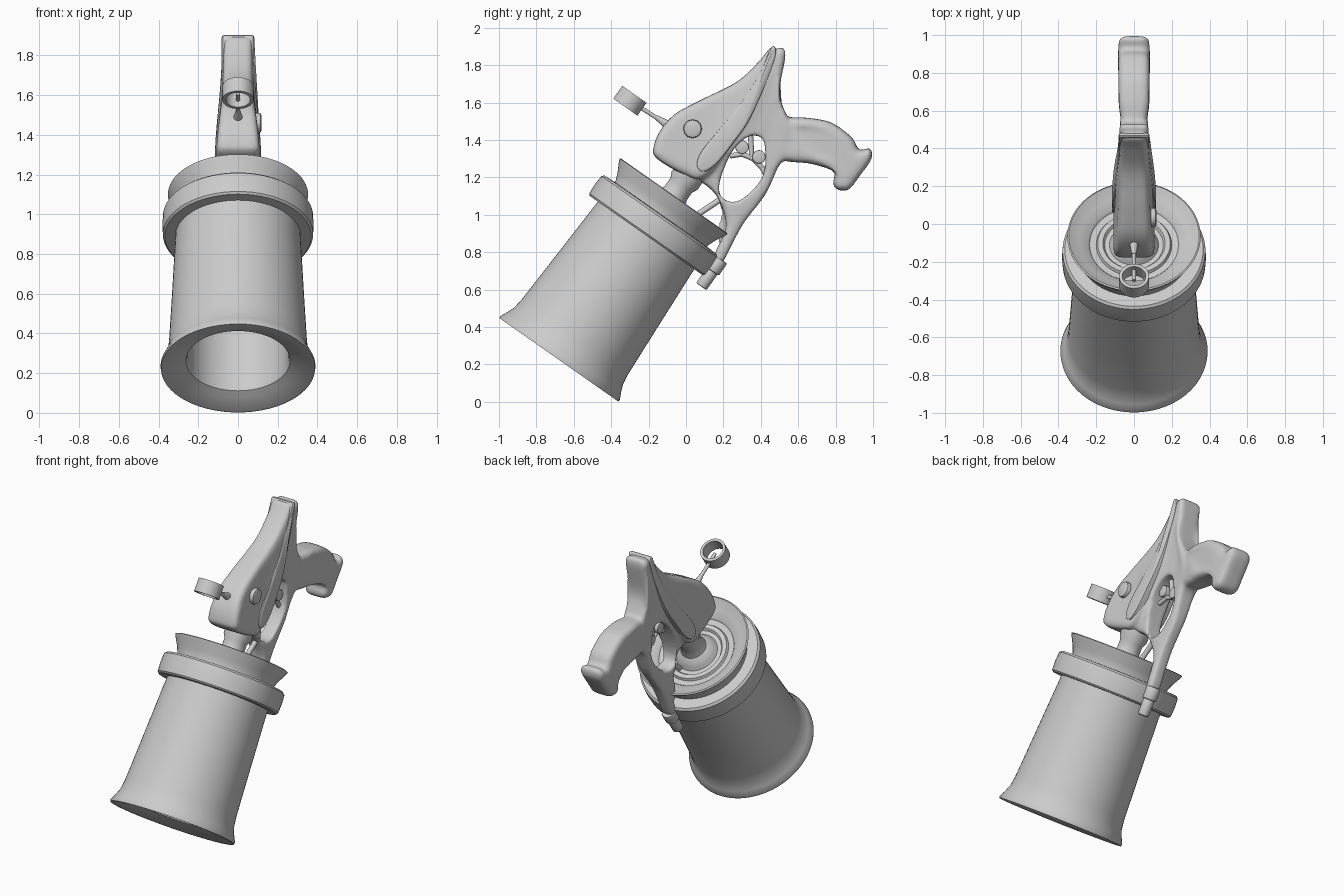
import bpy, bmesh, math
from mathutils import Vector, Matrix

if "Cube" in bpy.data.objects:
    bpy.data.objects.remove(bpy.data.objects["Cube"])

TILT = 0.612                                   # barrel lean about x
ROT = Matrix.Rotation(-TILT, 4, 'X')
AXIS = Vector((0, math.sin(TILT), math.cos(TILT)))
BASE = Vector((0, -0.68, 0.225))               # centre of the muzzle


def finish(name, bm, angle=35):
    bmesh.ops.remove_doubles(bm, verts=bm.verts, dist=1e-5)
    bmesh.ops.recalc_face_normals(bm, faces=bm.faces)
    me = bpy.data.meshes.new(name)
    bm.to_mesh(me)
    bm.free()
    ob = bpy.data.objects.new(name, me)
    bpy.context.collection.objects.link(ob)
    shade(ob, angle)
    return ob


def shade(ob, angle):
    bpy.ops.object.select_all(action='DESELECT')
    ob.select_set(True)
    bpy.context.view_layer.objects.active = ob
    bpy.ops.object.shade_smooth_by_angle(angle=math.radians(angle))


def lathe(name, profile, origin=BASE, seg=72):
    """Spin (radius, height) points around the tilted axis."""
    bm = bmesh.new()
    vs = [bm.verts.new((r, 0, h)) for r, h in profile]
    es = [bm.edges.new(p) for p in zip(vs, vs[1:])]
    bmesh.ops.spin(bm, geom=vs + es, cent=(0, 0, 0), axis=(0, 0, 1),
                   angle=2 * math.pi, steps=seg, use_merge=True)
    bmesh.ops.transform(bm, matrix=Matrix.Translation(origin) @ ROT, verts=bm.verts)
    return finish(name, bm)


def rod(name, a, b, r1, r2=None, seg=20, bevel=0.0):
    """Cylinder or cone between two points."""
    a, b = Vector(a), Vector(b)
    bm = bmesh.new()
    m = Matrix.Translation((a + b) / 2) @ (b - a).to_track_quat('Z', 'Y').to_matrix().to_4x4()
    bmesh.ops.create_cone(bm, cap_ends=True, segments=seg, radius1=r1,
                          radius2=r1 if r2 is None else r2, depth=(b - a).length, matrix=m)
    if bevel:
        rim = [e for e in bm.edges if any(len(f.verts) > 4 for f in e.link_faces)]
        bmesh.ops.bevel(bm, geom=rim, offset=bevel, segments=2, profile=0.5, affect='EDGES')
    return finish(name, bm)


def smooth_loop(pts, n=5):
    """Closed Catmull-Rom curve through the points, counter-clockwise."""
    p = [Vector(q) for q in pts]
    if sum(a.x * b.y - b.x * a.y for a, b in zip(p, p[1:] + p[:1])) < 0:
        p.reverse()
    out, k = [], len(p)
    for i in range(k):
        a, b, c, d = p[i - 1], p[i], p[(i + 1) % k], p[(i + 2) % k]
        for j in range(n):
            t = j / n
            out.append(0.5 * (2 * b + (c - a) * t + (2 * a - 5 * b + 4 * c - d) * t * t
                              + (3 * b - a - 3 * c + d) * t ** 3))
    return out


def slab(name, pts, half, round_):
    """Side outline (y, z) with rounded rims; half(y, z) is the half width in x."""
    loop = smooth_loop(pts)
    n = len(loop)
    nor = []
    for i in range(n):
        d = (loop[(i + 1) % n] - loop[i - 1]).normalized()
        nor.append(Vector((-d.y, d.x)))        # points inward
    steps = [(0, 1), (0.12, 0.5), (0.4, 0.14), (1, 0)]   # (drop in x, inset)
    layers = [(-1, s) for s in steps] + [(1, s) for s in reversed(steps)]
    bm = bmesh.new()
    rings = []
    for side, (drop, inset) in layers:
        ring = []
        for p, d in zip(loop, nor):
            q = p + d * inset * round_
            ring.append(bm.verts.new((side * (half(p.x, p.y) - drop * round_), q.x, q.y)))
        rings.append(ring)
    for a, b in zip(rings, rings[1:]):
        for i in range(n):
            j = (i + 1) % n
            bm.faces.new((a[i], a[j], b[j], b[i]))
    for ring in (rings[0], rings[-1]):
        f = bm.faces.new(ring)
        bmesh.ops.triangulate(bm, faces=[f])
    return finish(name, bm)


def ramp(v, lo, hi, a, b):
    t = min(1, max(0, (v - lo) / (hi - lo)))
    return a + (b - a) * t * t * (3 - 2 * t)


# Barrel: flared muzzle, tapered tube, hollow inside
lathe("barrel", [(0, 0.9), (0.25, 0.9), (0.255, 0.07), (0.262, 0.045), (0.30, 0.028),
                 (0.375, 0.0), (0.388, 0.0), (0.39, 0.012), (0.372, 0.05), (0.356, 0.09),
                 (0.348, 0.15), (0.335, 0.4), (0.316, 0.79), (0.312, 0.93), (0, 0.93)])
# Band around the barrel
lathe("barrel_band", [(0.31, 0.812), (0.368, 0.812), (0.378, 0.822), (0.381, 0.88),
                      (0.378, 0.935), (0.366, 0.947), (0.30, 0.95), (0.31, 0.812)])
# Flared rear cup with stepped floor and neck
lathe("rear_cup", [(0, 0.92), (0.30, 0.92), (0.302, 0.96), (0.318, 1.0), (0.345, 1.05),
                   (0.353, 1.068), (0.345, 1.072), (0.29, 1.03), (0.245, 1.01), (0.235, 0.995),
                   (0.20, 0.99), (0.192, 1.005), (0.165, 1.005), (0.155, 0.99), (0.13, 0.99),
                   (0.118, 1.01), (0.105, 1.03), (0.08, 1.05), (0.07, 1.09), (0.07, 1.14),
                   (0.085, 1.17), (0.085, 1.26), (0, 1.26)])

# Main body: head, frame and grip fused into one soft form
head = slab("body", [(-.176, 1.35), (-.144, 1.44), (-.064, 1.535), (.07, 1.61), (.27, 1.71),
                     (.39, 1.82), (.455, 1.895), (.475, 1.84), (.36, 1.56), (.24, 1.39),
                     (.15, 1.25), (.07, 1.19), (-.01, 1.215), (-.105, 1.265), (-.165, 1.31)],
            lambda y, z: ramp(z, 1.3, 1.75, .11, .075), 0.035)
frame = slab("frame", [(0, 1.25), (.13, 1.14), (.185, 1.06), (.213, .93), (.15, .78), (.19, .74),
                       (.255, .86), (.315, .965), (.425, 1.11), (.49, 1.25), (.53, 1.31),
                       (.565, 1.4), (.55, 1.5), (.5, 1.65), (.532, 1.86), (.49, 1.885),
                       (.42, 1.75), (.3, 1.58), (.1, 1.4)],
             lambda y, z: ramp(z, 1.0, 1.55, .042, .078), 0.022)
grip = slab("grip", [(.49, 1.31), (.66, 1.275), (.75, 1.25), (.797, 1.225), (.785, 1.17),
                     (.81, 1.135), (.87, 1.135), (.93, 1.21), (.992, 1.30), (.983, 1.357),
                     (.925, 1.345), (.89, 1.41), (.79, 1.487), (.7, 1.512), (.6, 1.52), (.53, 1.5)],
            lambda y, z: ramp(y, .5, .66, .066, .084), 0.045)
hole = slab("guard_hole_cutter", [(.176, 1.14), (.2, 1.085), (.267, 1.07), (.345, 1.12),
                                  (.41, 1.205), (.425, 1.3), (.41, 1.406), (.337, 1.42),
                                  (.257, 1.353), (.198, 1.235)], lambda y, z: 0.3, 0.001)
hole.hide_render = True
hole.hide_set(True)
bpy.ops.object.select_all(action='DESELECT')
for o in (head, frame, grip):
    o.select_set(True)
bpy.context.view_layer.objects.active = head
bpy.ops.object.join()


def add_remesh(ob):
    m = ob.modifiers.new("fuse", 'REMESH')
    m.mode = 'VOXEL'
    m.voxel_size = 0.011
    m.use_smooth_shade = True


add_remesh(head)
cut = head.modifiers.new("guard_hole", 'BOOLEAN')
cut.operation = 'DIFFERENCE'
cut.object = hole
add_remesh(head)
soft = head.modifiers.new("soften", 'SMOOTH')
soft.factor = 0.5
soft.iterations = 6
dg = bpy.context.evaluated_depsgraph_get()
baked = bpy.data.meshes.new_from_object(head.evaluated_get(dg))
head.modifiers.clear()
head.data = baked
bpy.data.objects.remove(hole)
shade(head, 60)

# Raised leaf panel on both sides of the head
slab("side_leaf", [(.46, 1.9), (.475, 1.83), (.35, 1.53), (.25, 1.38), (.165, 1.275),
                   (.095, 1.23), (.058, 1.26), (.08, 1.335), (.18, 1.46), (.31, 1.62), (.4, 1.77)],
     lambda y, z: ramp(z, 1.25, 1.8, .117, .082), 0.014)

# Round side knob
rod("side_knob", (.08, .035, 1.46), (.118, .035, 1.46), .05, seg=12, bevel=.012)

# Openwork in the top of the guard
web = [(.235, 1.315), (.30, 1.325), (.36, 1.30), (.405, 1.255), (.43, 1.21)]
for i, (p, q) in enumerate(zip(web, web[1:])):
    rod(f"guard_web_{i}", (0, *p), (0, *q), .014, seg=12)
rod("trigger_post", (0, .345, 1.43), (0, .352, 1.30), .014, seg=12)
for i, (y, z) in enumerate([(.30, 1.362), (.39, 1.31)]):
    rod(f"guard_disc_{i}", (-.03, y, z), (.03, y, z), .036, bevel=.006)

# Clasp that holds the strut to the band, and the link rod
foot = Vector((0, .165, .735))
rod("clasp_collar", foot + AXIS * .035, foot - AXIS * .045, .043, bevel=.008)
rod("clasp_pin", foot - AXIS * .03, foot - AXIS * .145, .034, bevel=.008)
rod("link_rod", (0, .06, 1.0), (0, .18, 1.08), .016)

# Front sight: ring on a thin stalk
sight = Vector((0, -.30, 1.61))
lathe("sight_ring", [(.079, -.042), (.079, .042), (.062, .042), (.062, -.042), (.079, -.042)],
      origin=sight, seg=40)
rod("sight_stalk", sight, (0, -.08, 1.47), .011)
rod("sight_root", (0, -.16, 1.523), (0, -.07, 1.46), .012, .03)
